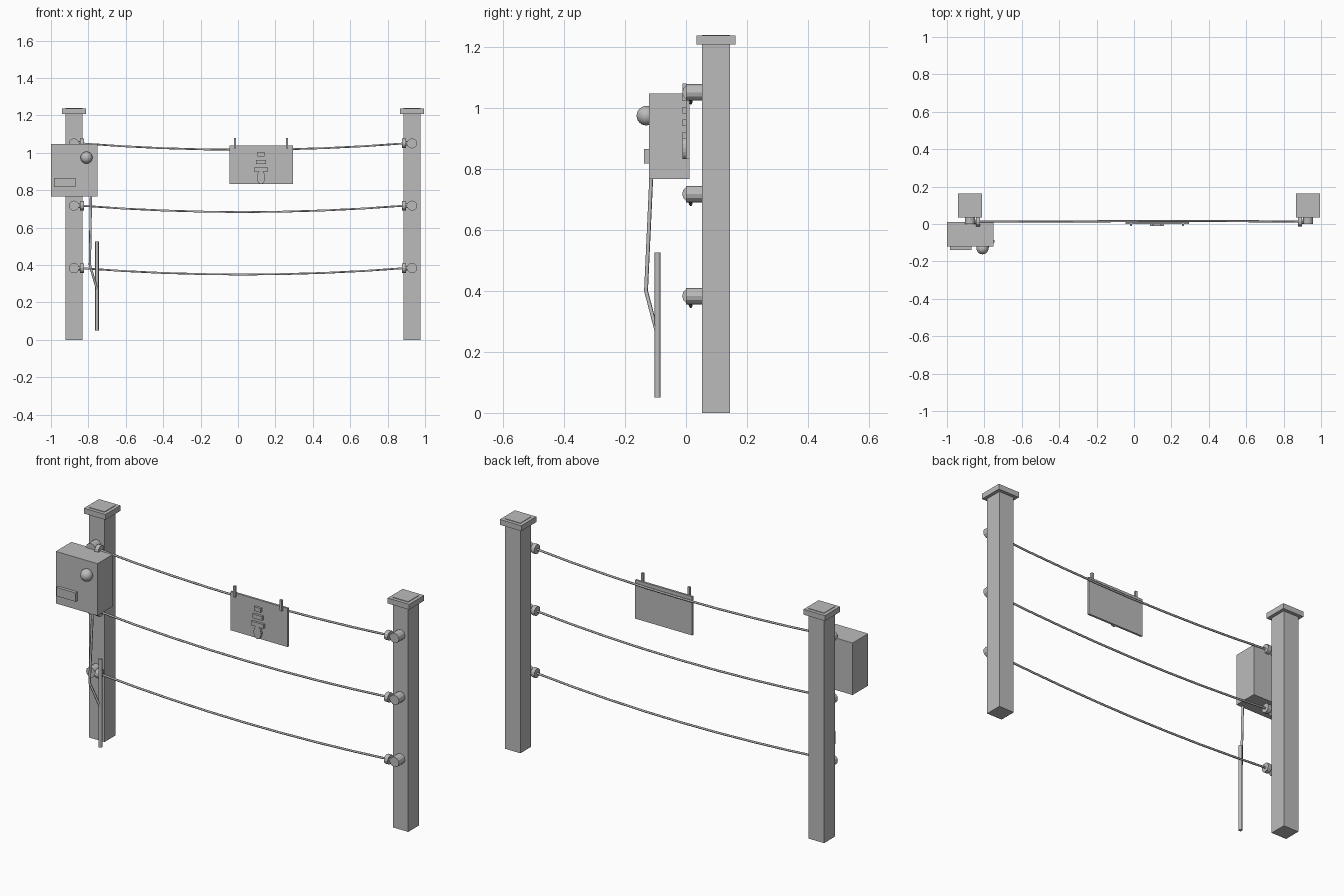
import bpy, math
from mathutils import Vector

cube = bpy.data.objects.get("Cube")
if cube:
    bpy.data.objects.remove(cube, do_unlink=True)

# One flat grey for everything
grey = bpy.data.materials.new("plain_grey")
grey.use_nodes = True
colour = (0.5, 0.5, 0.5, 1)
grey.diffuse_color = colour
for node in grey.node_tree.nodes:
    if node.type == 'BSDF_PRINCIPLED':
        node.inputs["Base Color"].default_value = colour


def finish(name, smooth=False):
    ob = bpy.context.object
    ob.name = name
    ob.data.materials.clear()
    ob.data.materials.append(grey)
    if smooth:
        bpy.ops.object.shade_smooth_by_angle(angle=math.radians(40))
    return ob


def box(name, x, y, z):
    """Box given by (min, max) along each axis."""
    spans = (x, y, z)
    bpy.ops.mesh.primitive_cube_add(size=1, location=[(a + b) / 2 for a, b in spans])
    bpy.context.object.scale = [b - a for a, b in spans]
    bpy.ops.object.transform_apply(location=False, rotation=False)
    return finish(name)


def rod(name, start, end, radius, sides=12, smooth=True):
    """Cylinder between two points."""
    start, end = Vector(start), Vector(end)
    axis = end - start
    bpy.ops.mesh.primitive_cylinder_add(
        vertices=sides, radius=radius, depth=axis.length, location=(start + end) / 2,
        rotation=axis.to_track_quat('Z', 'Y').to_euler())
    return finish(name, smooth)


def cable(name, points, radius):
    """Round tube through a list of points."""
    curve = bpy.data.curves.new(name, 'CURVE')
    curve.dimensions = '3D'
    curve.bevel_depth = radius
    curve.bevel_resolution = 1
    curve.use_fill_caps = True
    spline = curve.splines.new('POLY')
    spline.points.add(len(points) - 1)
    for p, co in zip(spline.points, points):
        p.co = (*co, 1)
    curve.materials.append(grey)
    ob = bpy.data.objects.new(name, curve)
    bpy.context.collection.objects.link(ob)
    return ob


POSTS = {"right": (-0.877, 1), "left": (0.931, -1)}   # x, direction towards the wires
HEIGHTS = {"lower": 0.383, "middle": 0.717, "upper": 1.05}
POST_Y, WIRE_Y = 0.098, 0.0125

# Posts with caps, and the insulators on their front faces
for side, (x, inward) in POSTS.items():
    for part, half, z in (("post", 0.046, (0, 1.239)), ("post_cap", 0.064, (1.207, 1.236))):
        box(f"{side}_{part}", (x - half, x + half), (POST_Y - half, POST_Y + half), z)
    for level, z in HEIGHTS.items():
        rod(f"{side}_{level}_insulator", (x, 0.054, z), (x, 0, z), 0.027, 12, False)
        rod(f"{side}_{level}_clamp", (x + inward * 0.032, WIRE_Y, z),
            (x + inward * 0.054, WIRE_Y, z), 0.025, 12, False)
        rod(f"{side}_{level}_clamp_neck", (x, WIRE_Y, z),
            (x + inward * 0.032, WIRE_Y, z), 0.012, 8)

# Sagging wires
x0, x1 = POSTS["right"][0] + 0.04, POSTS["left"][0] - 0.04
for level, z in HEIGHTS.items():
    path = []
    for i in range(9):
        t = i / 8
        sag = 4 * t * (1 - t)
        path.append((x0 + (x1 - x0) * t, WIRE_Y + 0.006 * math.sin(math.pi * t) * t, z - 0.034 * sag))
    cable(f"{level}_wire", path, 0.0055)

# Control box with knob and display
box("control_box", (-1, -0.752), (-0.121, 0.0115), (0.767, 1.047))
bpy.ops.mesh.primitive_uv_sphere_add(segments=24, ring_count=12, radius=0.032,
                                     location=(-0.81, -0.13, 0.974))
finish("control_knob", True)
box("control_display", (-0.984, -0.87), (-0.138, -0.12), (0.817, 0.864))

# Ground cable and stake
cable("ground_cable", [(-0.786, -0.113, 0.79), (-0.792, -0.131, 0.40),
                       (-0.754, -0.097, 0.27)], 0.0065)
rod("ground_stake", (-0.754, -0.093, 0.05), (-0.754, -0.093, 0.525), 0.0095)

# Warning sign with hooks
box("sign_plate", (-0.045, 0.295), (0, 0.0115), (0.832, 1.04))
for side, x in (("right", -0.016), ("left", 0.262)):
    box(f"sign_{side}_hook", (x - 0.0065, x + 0.0065), (-0.012, 0.001), (1.022, 1.08))

# Raised emblem: three widening bars and a rounded drop
EMBLEM_X = 0.123
for i, half in enumerate((0.019, 0.028, 0.037)):
    z = 0.992 - 0.041 * i
    box(f"emblem_bar_{i + 1}", (EMBLEM_X - half, EMBLEM_X + half), (-0.012, 0.001),
        (z - 0.011, z + 0.011))
drop = rod("emblem_drop", (EMBLEM_X, -0.012, 0.868), (EMBLEM_X, 0.001, 0.868), 0.022, 16, False)
bpy.ops.object.transform_apply(location=False, rotation=True, scale=False)
drop.scale.z = 1.6
